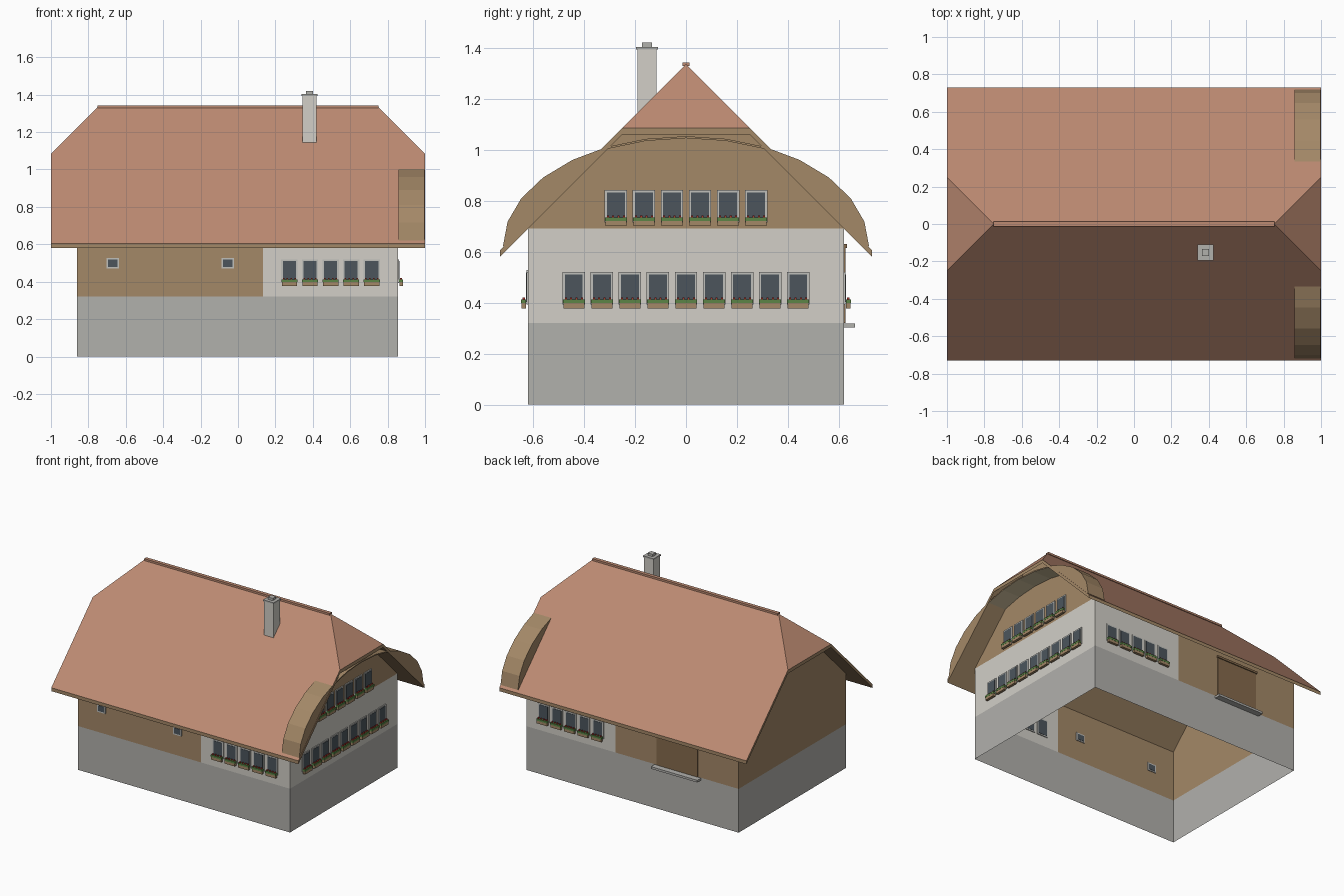
import bpy, bmesh, math
from mathutils import Vector

if "Cube" in bpy.data.objects:
    bpy.data.objects.remove(bpy.data.objects["Cube"])


def material(name, r, g, b):
    m = bpy.data.materials.new(name)
    m.diffuse_color = [(c / 255) ** 2.2 for c in (r, g, b)] + [1]
    m.use_nodes = True
    m.node_tree.nodes["Principled BSDF"].inputs["Base Color"].default_value = m.diffuse_color
    return m


STONE = material("stone", 176, 175, 171)
PLASTER = material("plaster", 209, 206, 198)
WOOD = material("wood", 162, 135, 103)
DOOR = material("door_wood", 132, 106, 78)
TILE = material("tile", 188, 138, 114)
CREAM = material("cream", 212, 196, 160)
GLASS = material("glass", 77, 86, 93)
FRAME = material("frame", 190, 190, 186)
GREEN = material("leaves", 92, 132, 72)
RED = material("blossom", 170, 50, 45)


def mesh(name, verts, faces, *mats):
    me = bpy.data.meshes.new(name)
    me.from_pydata(verts, [], faces)
    ob = bpy.data.objects.new(name, me)
    bpy.context.collection.objects.link(ob)
    for m in mats:
        me.materials.append(m)
    return ob


def boxes(name, spans, mat):
    """One object from many boxes, each (x0, x1, y0, y1, z0, z1)."""
    verts, faces = [], []
    for x0, x1, y0, y1, z0, z1 in spans:
        n = len(verts)
        verts += [(x, y, z) for z in (z0, z1)
                  for x, y in ((x0, y0), (x1, y0), (x1, y1), (x0, y1))]
        faces += [[n + i for i in f] for f in (
            (3, 2, 1, 0), (4, 5, 6, 7), (0, 1, 5, 4),
            (1, 2, 6, 5), (2, 3, 7, 6), (3, 0, 4, 7))]
    return mesh(name, verts, faces, mat)


XL, XR, XM, WY = -0.86, 0.855, 0.135, 0.62   # wall planes
BASE, EAVE = 0.32, 0.69


def wall_run(name, path, z0, z1, mat):
    n = len(path)
    verts = [(x, y, z) for z in (z0, z1) for x, y in path]
    return mesh(name, verts, [(i, i + 1, n + i + 1, n + i) for i in range(n - 1)], mat)


# Walls: open shells without a floor
wall_run("stone_base", [(XL, -WY), (XR, -WY), (XR, WY), (XL, WY), (XL, -WY)], 0, BASE, STONE)
wall_run("plaster_walls", [(XM, -WY), (XR, -WY), (XR, WY), (XM, WY)], BASE, EAVE, PLASTER)
wall_run("timber_walls", [(XM, WY), (XL, WY), (XL, -WY), (XM, -WY)], BASE, EAVE, WOOD)

# Gables reach the underside of the half-hipped roof
gable = [(-WY, EAVE), (WY, EAVE), (0.105, 1.205), (-0.105, 1.205)]
mesh("right_gable", [(XR, y, z) for y, z in gable], [(0, 1, 2, 3)], WOOD)
mesh("left_gable", [(XL, y, z) for y, z in gable], [(3, 2, 1, 0)], WOOD)

# Roof: tiled top, boarded underside and edges
rim = [(-1, -0.73, 0.605), (1, -0.73, 0.605), (1, -0.25, 1.085), (1, 0.25, 1.085),
       (1, 0.73, 0.605), (-1, 0.73, 0.605), (-1, 0.25, 1.085), (-1, -0.25, 1.085)]
top = rim + [(-0.75, 0, 1.335), (0.75, 0, 1.335)]
planes = [(0, 1, 2, 9, 8, 7), (4, 5, 6, 8, 9, 3), (2, 3, 9), (6, 7, 8)]
mesh("roof_tiles", top, planes, TILE)
low = [(x, y, z - 0.025) for x, y, z in top]
edges = [(10 + i, 10 + (i + 1) % 8, (i + 1) % 8, i) for i in range(8)]
mesh("roof_boarding", top + low, [[10 + i for i in reversed(f)] for f in planes] + edges, WOOD)
boxes("ridge_cap", [(-0.75, 0.75, -0.013, 0.013, 1.328, 1.342)], TILE)

# Arched vault under and through the right roof overhang
X0, X1, SEG = 0.857, 0.998, 14
arc = [(0.71 * math.cos(math.pi * i / SEG), 0.62 + 0.425 * math.sin(math.pi * i / SEG))
       for i in range(SEG + 1)]
vault = mesh("arch_vault", [(x, y, z) for x in (X0, X1) for y, z in arc],
             [(i, SEG + 1 + i, SEG + 2 + i, i + 1) for i in range(SEG)], CREAM, WOOD)
sol = vault.modifiers.new("lining", 'SOLIDIFY')
sol.thickness, sol.offset = 0.008, -1
sol.material_offset = sol.material_offset_rim = 1

# Boards closing the arch where it bulges beyond the roof slope
for side, label in ((1, "back"), (-1, "front")):
    pts = [(side * y, z) for y, z in arc[:6]]
    mesh(f"arch_spandrel_{label}", [(x, y, z) for x in (X0, X1) for y, z in pts],
         [range(6), range(6, 12)], WOOD)

# Chimney
def centred(x, y, r, z0, z1):
    return (x - r, x + r, y - r, y + r, z0, z1)

boxes("chimney", [centred(0.383, -0.153, 0.038, 1.1, 1.395)], PLASTER)
boxes("chimney_cap", [centred(0.383, -0.153, 0.043, 1.393, 1.403),
                      centred(0.383, -0.153, 0.019, 1.403, 1.42)], STONE)


def on_wall(side, u0, u1, d0, d1, z0, z1):
    """Box on a wall: u runs along the wall, d outward from it."""
    if side == "right":
        return (XR + d0, XR + d1, u0, u1, z0, z1)
    if side == "back":
        return (u0, u1, WY + d0, WY + d1, z0, z1)
    return (u0, u1, -WY - d1, -WY - d0, z0, z1)


# Windows with flower boxes, in rows
def window_row(name, side, centres, z):
    parts = {k: [] for k in ("frames", "panes", "planters", "leaves", "blossoms")}
    for c in centres:
        def add(part, w, d0, d1, z0, z1, off=0):
            parts[part].append(on_wall(side, c + off - w / 2, c + off + w / 2, d0, d1, z + z0, z + z1))
        add("frames", 0.088, -0.006, 0.006, 0.015, 0.142)
        add("panes", 0.070, -0.008, 0.008, 0.024, 0.133)
        add("planters", 0.082, 0.008, 0.026, 0, 0.02)
        add("leaves", 0.086, 0.007, 0.027, 0.02, 0.034)
        for k in range(4):
            add("blossoms", 0.008, 0.012, 0.022, 0.032, 0.042, (k - 1.5) * 0.021)
    for (part, spans), mat in zip(parts.items(), (FRAME, GLASS, WOOD, GREEN, RED)):
        boxes(f"{name}_{part}", spans, mat)


five = [0.275 + 0.11 * i for i in range(5)]
window_row("front_window", "front", five, 0.378)
window_row("back_window", "back", five, 0.378)
window_row("right_window", "right", [0.11 * (i - 4) for i in range(9)], 0.378)
window_row("gable_window", "right", [0.11 * (i - 2.5) for i in range(6)], 0.70)

# Small timber-wall windows at the front
small = (-0.67, -0.055)
boxes("small_window_frames", [on_wall("front", c - 0.034, c + 0.034, -0.006, 0.006, 0.47, 0.528)
                              for c in small], FRAME)
boxes("small_window_panes", [on_wall("front", c - 0.025, c + 0.025, -0.008, 0.008, 0.479, 0.519)
                             for c in small], GLASS)

# Back door with lintel and landing
boxes("back_door", [on_wall("back", -0.53, -0.2, -0.004, 0.005, BASE, 0.62)], DOOR)
boxes("door_lintel", [on_wall("back", -0.535, -0.195, 0, 0.012, 0.615, 0.63)], DOOR)
boxes("door_landing", [on_wall("back", -0.555, -0.18, 0, 0.043, 0.302, 0.318)], STONE)
